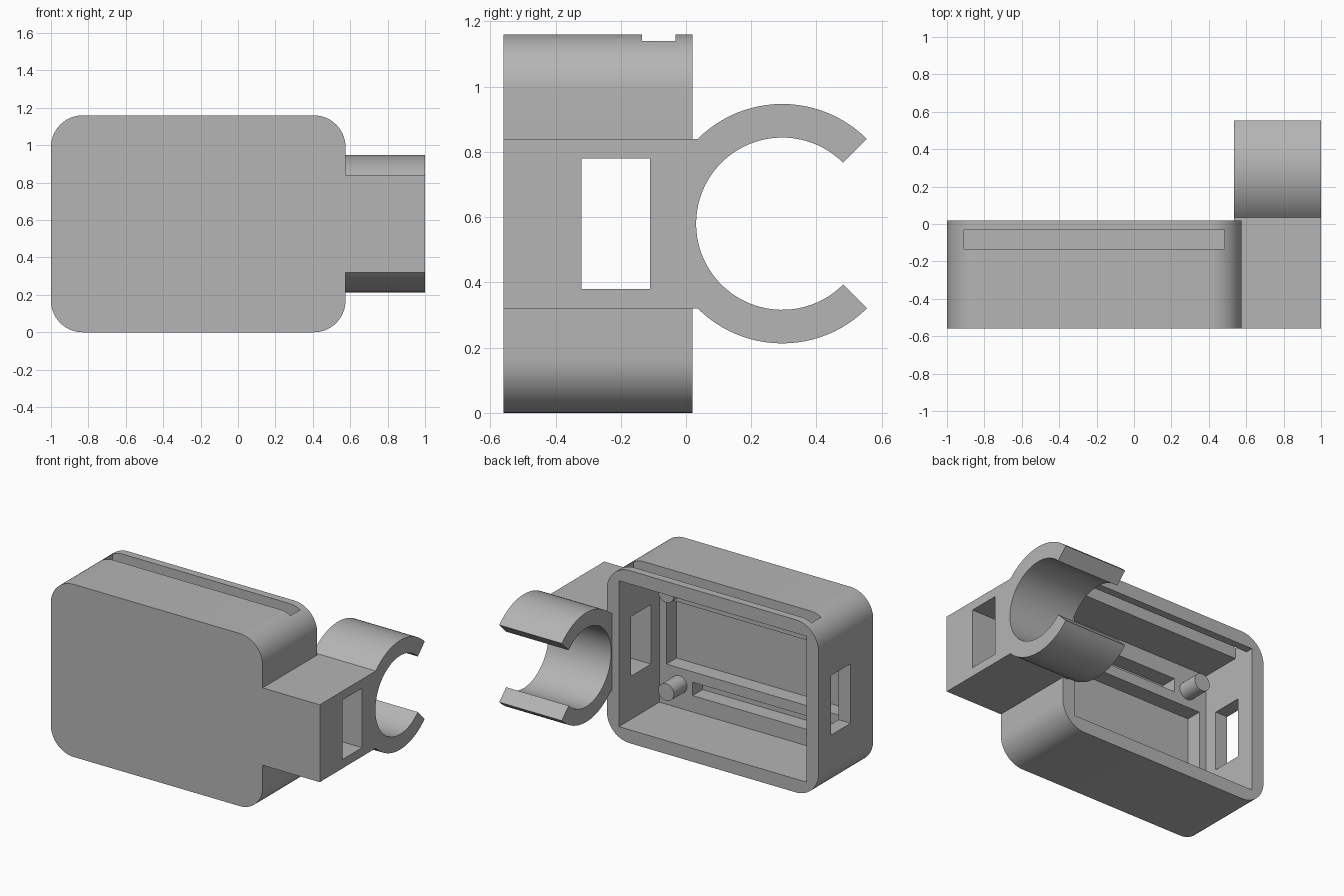
import bpy, bmesh
from math import sin, cos, radians
from mathutils import Vector

old = bpy.data.objects.get("Cube")
if old:
    bpy.data.objects.remove(old, do_unlink=True)

grey = bpy.data.materials.new("plain grey")
grey.use_nodes = True
colour = (0.46, 0.46, 0.46, 1)
grey.diffuse_color = colour
grey.node_tree.nodes["Principled BSDF"].inputs["Base Color"].default_value = colour


def arc(cu, cv, r, start, end, steps):
    """Points on a circular arc, angles in degrees."""
    angles = [radians(start + (end - start) * i / steps) for i in range(steps + 1)]
    return [(cu + r * cos(a), cv + r * sin(a)) for a in angles]


def prism(name, profile, axis, lo, hi):
    """Extrude a closed profile along x (profile is y, z) or y (profile is x, z)."""
    def place(u, v, d):
        return Vector((d, u, v)) if axis == "x" else Vector((u, d, v))
    bm = bmesh.new()
    base = bm.faces.new([bm.verts.new(place(u, v, lo)) for u, v in profile])
    grown = bmesh.ops.extrude_face_region(bm, geom=[base])
    moved = [g for g in grown["geom"] if isinstance(g, bmesh.types.BMVert)]
    bmesh.ops.translate(bm, verts=moved, vec=place(0, 0, hi - lo))
    bmesh.ops.recalc_face_normals(bm, faces=bm.faces)
    mesh = bpy.data.meshes.new(name)
    bm.to_mesh(mesh)
    bm.free()
    mesh.materials.append(grey)
    obj = bpy.data.objects.new(name, mesh)
    bpy.context.collection.objects.link(obj)
    return obj


def box(name, x, y, z):
    corners = [(x[0], z[0]), (x[1], z[0]), (x[1], z[1]), (x[0], z[1])]
    return prism(name, corners, "y", *y)


def activate(obj):
    bpy.ops.object.select_all(action="DESELECT")
    obj.select_set(True)
    bpy.context.view_layer.objects.active = obj


def combine(target, tool, operation):
    """Apply a boolean and discard the tool object."""
    mod = target.modifiers.new(tool.name, "BOOLEAN")
    mod.operation, mod.solver, mod.object = operation, "EXACT", tool
    activate(target)
    bpy.ops.object.modifier_apply(modifier=mod.name)
    bpy.data.objects.remove(tool, do_unlink=True)


# Main dimensions
left, right, top = -1.0, 0.575, 1.16
front, back = -0.56, 0.02
mid_x, mid_z = (left + right) / 2, top / 2
wall, radius = 0.09, 0.17
floor = -0.41

# Case with rounded corners
outline = []
for cu, cv, start in ((right - radius, top - radius, 0), (left + radius, top - radius, 90),
                      (left + radius, radius, 180), (right - radius, radius, 270)):
    outline += arc(cu, cv, radius, start, start + 90, 14)
case = prism("case", outline, "y", front, back)

# Clip arm: square block ending in an open ring
ring_y, outer, inner = 0.295, 0.367, 0.264
arm = ([(front, 0.32)] + arc(ring_y, mid_z, outer, 225, 315, 24)
       + arc(ring_y, mid_z, inner, 315, 45, 64)
       + arc(ring_y, mid_z, outer, 45, 135, 24) + [(front, 0.84)])
combine(case, prism("clip_arm", arm, "x", 0.535, 1.0), "UNION")

# Open cavity, lid slot in the top and strap passage through the sides
inside = (left + wall, right - wall)
combine(case, box("cavity", inside, (floor, 0.2), (wall, top - wall)), "DIFFERENCE")
combine(case, box("lid_slot", inside, (-0.135, -0.032), (1.0, 1.3)), "DIFFERENCE")
combine(case, box("passage", (-1.2, 1.2), (-0.32, -0.11), (0.38, 0.78)), "DIFFERENCE")

# Pocket and two narrow grooves sunk into the cavity floor
sunk = (-0.517, floor + 0.05)
combine(case, box("pocket", (mid_x - 0.645, mid_x + 0.645), sunk,
                  (mid_z - 0.22, mid_z + 0.22)), "DIFFERENCE")
for side in (-1, 1):
    z = mid_z + side * 0.335
    combine(case, box("groove", (mid_x - 0.45, mid_x + 0.45), sunk,
                      (z - 0.045, z + 0.045)), "DIFFERENCE")

# Four mounting pegs near the corners of the cavity
parts = [case]
for sx, side in ((-1, "right"), (1, "left")):
    for sz, level in ((-1, "lower"), (1, "upper")):
        circle = arc(mid_x + sx * 0.55, mid_z + sz * 0.33, 0.058, 0, 360, 32)[:-1]
        parts.append(prism(f"{level}_{side}_peg", circle, "y", floor - 0.01, -0.27))

for part in parts:
    activate(part)
    bpy.ops.object.shade_smooth_by_angle(angle=radians(30))
